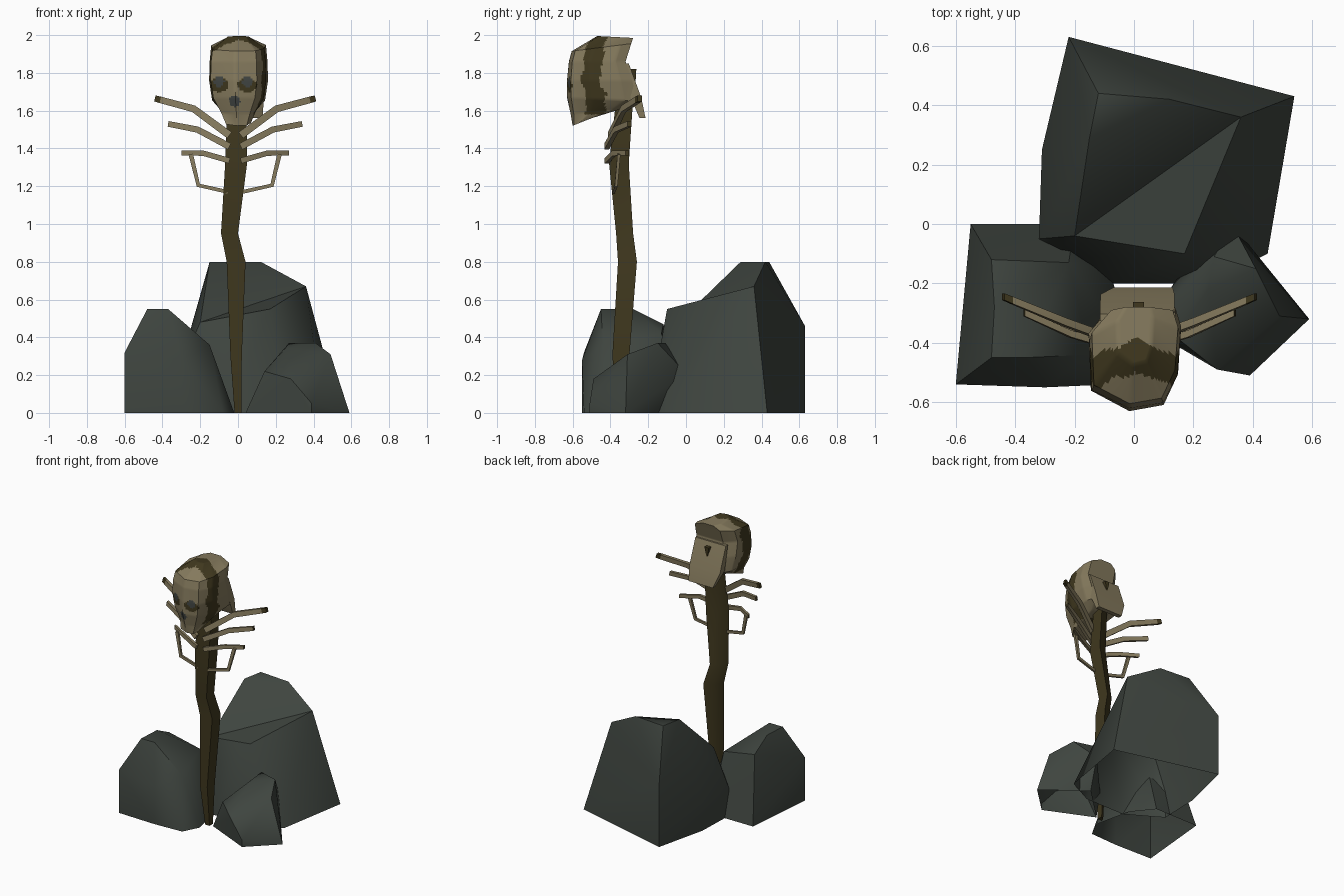
import bpy, bmesh, math
from mathutils import Vector

if "Cube" in bpy.data.objects:
    bpy.data.objects.remove(bpy.data.objects["Cube"])


def material(name, rgb):
    m = bpy.data.materials.new(name)
    m.use_nodes = True
    colour = (*rgb, 1)
    m.diffuse_color = colour
    bsdf = m.node_tree.nodes["Principled BSDF"]
    bsdf.inputs["Base Color"].default_value = colour
    bsdf.inputs["Roughness"].default_value = 0.9
    return m


BONE = material("bone", (0.235, 0.195, 0.11))
BROWN = material("dark brown", (0.05, 0.039, 0.013))
STONE = material("stone", (0.049, 0.059, 0.05))
SOCKET = material("socket grey", (0.055, 0.062, 0.058))
parts = []


def finish(name, bm, mats):
    bmesh.ops.recalc_face_normals(bm, faces=bm.faces[:])
    mesh = bpy.data.meshes.new(name)
    bm.to_mesh(mesh)
    bm.free()
    for m in mats:
        mesh.materials.append(m)
    ob = bpy.data.objects.new(name, mesh)
    bpy.context.collection.objects.link(ob)
    parts.append(ob)


def loft(rings, tipped=False):
    """Join rings of points into a closed skin; the far end takes colour 1."""
    bm = bmesh.new()
    rows = [[bm.verts.new(p) for p in ring] for ring in rings]
    n = len(rows[0])
    for a, b in zip(rows, rows[1:]):
        for i in range(n):
            j = (i + 1) % n
            face = bm.faces.new((a[i], a[j], b[j], b[i]))
            face.material_index = int(tipped and b is rows[-1])
    bm.faces.new(rows[0])
    bm.faces.new(rows[-1]).material_index = 1
    return bm


def rock(name, points, seam=()):
    """Convex boulder, open underneath and along its seam with a neighbour."""
    bm = bmesh.new()
    joined = {bm.verts.new(p) for p in seam}
    for p in points:
        bm.verts.new(p)
    hull = bmesh.ops.convex_hull(bm, input=bm.verts[:])
    loose = {v for v in hull["geom_interior"] if isinstance(v, bmesh.types.BMVert)}
    bmesh.ops.delete(bm, geom=list(loose), context="VERTS")
    bmesh.ops.recalc_face_normals(bm, faces=bm.faces[:])
    hidden = [f for f in bm.faces
              if f.calc_center_median().z < 0.005 or joined.issuperset(f.verts)]
    bmesh.ops.delete(bm, geom=hidden, context="FACES")
    finish(name, bm, [STONE])


# Boulders: the large one is two masses meeting along a crease
crease = [(.36, .36, .67), (-.2, -.04, .48), (.54, .43, 0), (-.32, -.05, 0), (-.32, -.05, .2)]
rock("large_rock_back", [
    (-.15, .29, .8), (-.12, .44, .8), (.12, .42, .8), (-.22, .63, .46),
    (-.22, .63, 0), (-.31, .25, .2), (-.31, .25, 0)], crease)
rock("large_rock_front", [
    (.17, -.1, .55), (.45, -.1, 0), (.25, -.2, 0), (-.07, -.2, 0), (-.28, -.12, .15)], crease)
rock("right_side_rock", [
    (-.48, -.45, .55), (-.37, -.45, .55), (-.47, -.28, .55), (-.48, -.12, .47),
    (-.22, -.13, .42), (-.15, -.44, .36), (-.6, -.54, .32), (-.6, -.54, 0),
    (-.55, 0, 0), (-.2, 0, 0), (-.3, -.55, .28), (-.3, -.55, 0),
    (-.08, -.54, 0), (-.02, -.42, 0), (-.08, -.15, 0)])
rock("left_side_rock", [
    (.33, 0, .21), (.3, -.1, 0), (.59, -.32, 0), (.49, -.31, .31),
    (.41, -.15, .37), (.27, -.11, .37), (.25, -.22, .34), (.39, -.51, 0), (.39, -.51, .05),
    (.28, -.49, .18), (.14, -.38, .22), (.04, -.35, 0), (.14, -.19, .08)])


# Crooked post, flattened on its back corner: centre x, y, height, half width, half depth
def box_ring(x, y, z, w, d, corner=1.0):
    return [(x - w, y - d, z), (x + w, y - d, z), (x + w, y + d, z),
            (x - w * corner, y + d * corner, z)]


post = loft([box_ring(*r, corner=.35) for r in [
    (0, -.34, 0, .018, .02), (-.01, -.345, .3, .03, .045), (-.01, -.31, .8, .05, .05),
    (-.045, -.325, .95, .045, .045), (-.01, -.355, 1.32, .058, .052),
    (-.005, -.325, 1.66, .05, .045)]])
finish("post", post, [BROWN, BROWN])


# Ribs: tapered bars along a path, mirrored about the post
def rib(name, path, start, end, tipped=False):
    for side, label in ((1, "left"), (-1, "right")):
        pts = [Vector((-.015 + side * x, y, z)) for x, y, z in path]
        if tipped:
            pts.insert(-1, pts[-2].lerp(pts[-1], .86))
        rings = []
        for i, p in enumerate(pts):
            along = pts[min(i + 1, len(pts) - 1)] - pts[max(i - 1, 0)]
            up = along.cross(Vector((0, 1, 0))).normalized()
            h = start + (end - start) * i / (len(pts) - 1)
            u, v = up * h, Vector((0, h * 0.7, 0))
            rings.append([p - u - v, p + u - v, p + u + v, p - u + v])
        finish(f"{label}_{name}", loft(rings, tipped), [BONE, BROWN])


rib("upper_rib", [(.03, -.4, 1.47), (.22, -.33, 1.61), (.425, -.245, 1.665)], .02, .016, True)
rib("middle_rib", [(.03, -.42, 1.41), (.2, -.37, 1.5), (.355, -.3, 1.53)], .018, .015)
rib("lower_rib", [(.03, -.42, 1.335), (.17, -.38, 1.375), (.285, -.31, 1.375)], .015, .013)
rib("hooked_rib", [(.235, -.355, 1.37), (.195, -.37, 1.205), (.04, -.385, 1.17)], .012, .01)


# Skull: tilted rings: front z, back z, half width, front y, back y
def skull_ring(zf, zb, w, yf, yb):
    # outline as (share of half width, share of depth)
    outline = [(-.12, 0), (.62, .06), (.93, .36), (1, .82),
               (.88, 1), (-.55, 1), (-1, .76), (-.95, .2)]
    return [(x * w + .003, yf + (yb - yf) * t, zf + (zb - zf) * t) for x, t in outline]


bm = loft([skull_ring(*r) for r in [
    (1.52, 1.56, .07, -.6, -.5), (1.58, 1.61, .095, -.61, -.34),
    (1.67, 1.65, .14, -.63, -.26), (1.76, 1.76, .156, -.63, -.285),
    (1.86, 1.86, .153, -.62, -.32), (1.915, 1.955, .145, -.605, -.29),
    (1.995, 1.985, .06, -.47, -.28)]])
for f in bm.faces:
    f.material_index = 0
bmesh.ops.triangulate(bm, faces=[f for f in bm.faces if len(f.verts) > 4])
bmesh.ops.subdivide_edges(bm, edges=bm.edges[:], cuts=9, use_grid_fill=True)


def skull_colour(c):
    if c.y < -.5:
        if math.hypot(c.x + .018, c.z - 1.65) < .03:
            return 2
        for ex in (-.1, .05):
            if math.hypot(c.x - ex, c.z - 1.752) < .027:
                return 2
            if math.hypot((c.x - ex) / 1.4, c.z - 1.735) < .037:
                return 1
    # ragged stain running over the crown and down both sides
    wave = .012 * math.sin(31 * c.z) + .008 * math.sin(57 * c.z + 40 * c.x)
    middle = -.43 - .47 * abs(c.x) + wave
    return int(c.z > 1.58 and abs(c.y - middle) < .055)


for f in bm.faces:
    f.material_index = skull_colour(f.calc_center_median())
finish("skull", bm, [BONE, BROWN, SOCKET])

# Plate sweeping down from the back of the skull to the nape
nape = loft([box_ring(*r) for r in [
    (.03, -.23, 1.56, .1, .016), (.012, -.265, 1.67, .125, .028),
    (.01, -.315, 1.85, .125, .012)]])
finish("nape_plate", nape, [BONE, BONE])

# Small dark wedge behind the head
wedge = loft([box_ring(.015, -.275, 1.75, .004, .008), box_ring(.015, -.285, 1.82, .018, .022)])
finish("nape_wedge", wedge, [BROWN, BROWN])

# Soft shading with crisp edges
bpy.ops.object.select_all(action="DESELECT")
for ob in parts:
    ob.select_set(True)
bpy.context.view_layer.objects.active = parts[0]
bpy.ops.object.shade_smooth_by_angle(angle=math.radians(42))
